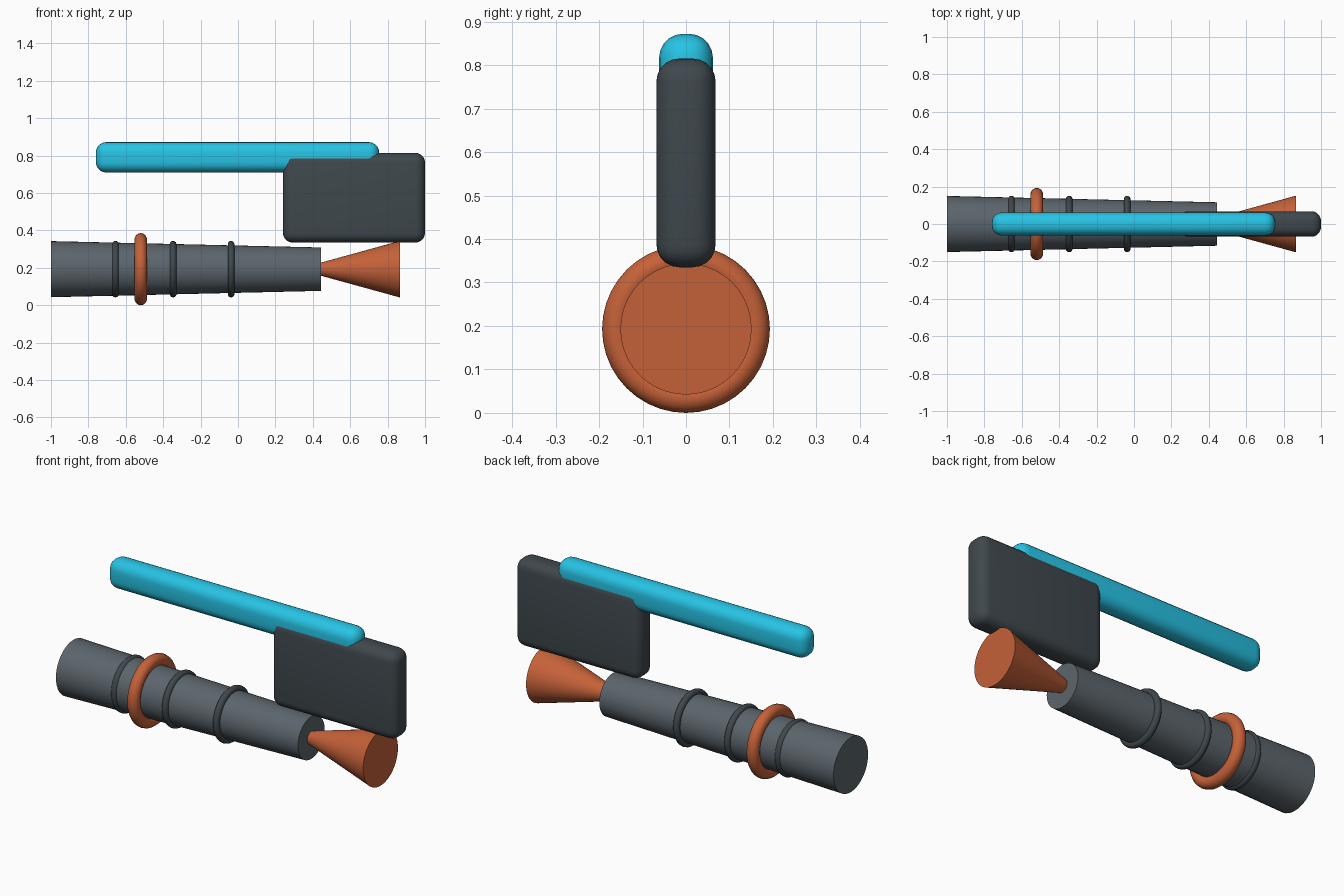
import bpy
from math import pi

if "Cube" in bpy.data.objects:
    bpy.data.objects.remove(bpy.data.objects["Cube"])

AXIS_Z = 0.193  # height of the barrel axis


def material(name, rgb):
    m = bpy.data.materials.new(name)
    m.diffuse_color = (*rgb, 1)
    m.use_nodes = True
    m.node_tree.nodes["Principled BSDF"].inputs["Base Color"].default_value = m.diffuse_color
    return m


steel = material("steel", (0.105, 0.13, 0.15))
dark = material("dark_steel", (0.05, 0.065, 0.075))
copper = material("copper", (0.56, 0.12, 0.04))
cyan = material("cyan", (0.02, 0.55, 0.78))


def finish(name, mat):
    ob = bpy.context.object
    ob.name = name
    ob.data.materials.append(mat)
    bpy.ops.object.shade_smooth_by_angle(angle=0.6)
    return ob


def tapered(name, x0, x1, r0, r1, mat):
    bpy.ops.mesh.primitive_cone_add(
        vertices=40, radius1=r0, radius2=r1, depth=x1 - x0,
        location=((x0 + x1) / 2, 0, AXIS_Z), rotation=(0, pi / 2, 0))
    return finish(name, mat)


def ring(name, x, outer, minor, mat):
    bpy.ops.mesh.primitive_torus_add(
        major_radius=outer - minor, minor_radius=minor,
        major_segments=40, minor_segments=14,
        location=(x, 0, AXIS_Z), rotation=(0, pi / 2, 0))
    return finish(name, mat)


def rounded_box(name, x0, x1, half_y, z0, z1, radius, mat):
    bpy.ops.mesh.primitive_cube_add(
        size=1, location=((x0 + x1) / 2, 0, (z0 + z1) / 2))
    ob = bpy.context.object
    ob.scale = (x1 - x0, 2 * half_y, z1 - z0)
    bpy.ops.object.transform_apply(location=False, rotation=False, scale=True)
    bev = ob.modifiers.new("round", 'BEVEL')
    bev.width = radius
    bev.segments = 5
    bpy.ops.object.modifier_apply(modifier=bev.name)
    return finish(name, mat)


# Barrel and flared nozzle
tapered("barrel", -1.0, 0.445, 0.15, 0.116, steel)
tapered("nozzle", 0.425, 0.865, 0.03, 0.151, copper)

# Thin bands and the large collar
for i, x in enumerate((-0.655, -0.347, -0.037)):
    ring(f"band_{i + 1}", x, 0.151, 0.018, dark)
ring("collar", -0.52, 0.193, 0.033, copper)

# Rear housing and top rail
rounded_box("housing", 0.24, 1.0, 0.068, 0.335, 0.815, 0.052, dark)
rounded_box("top_rail", -0.76, 0.755, 0.062, 0.71, 0.872, 0.055, cyan)
